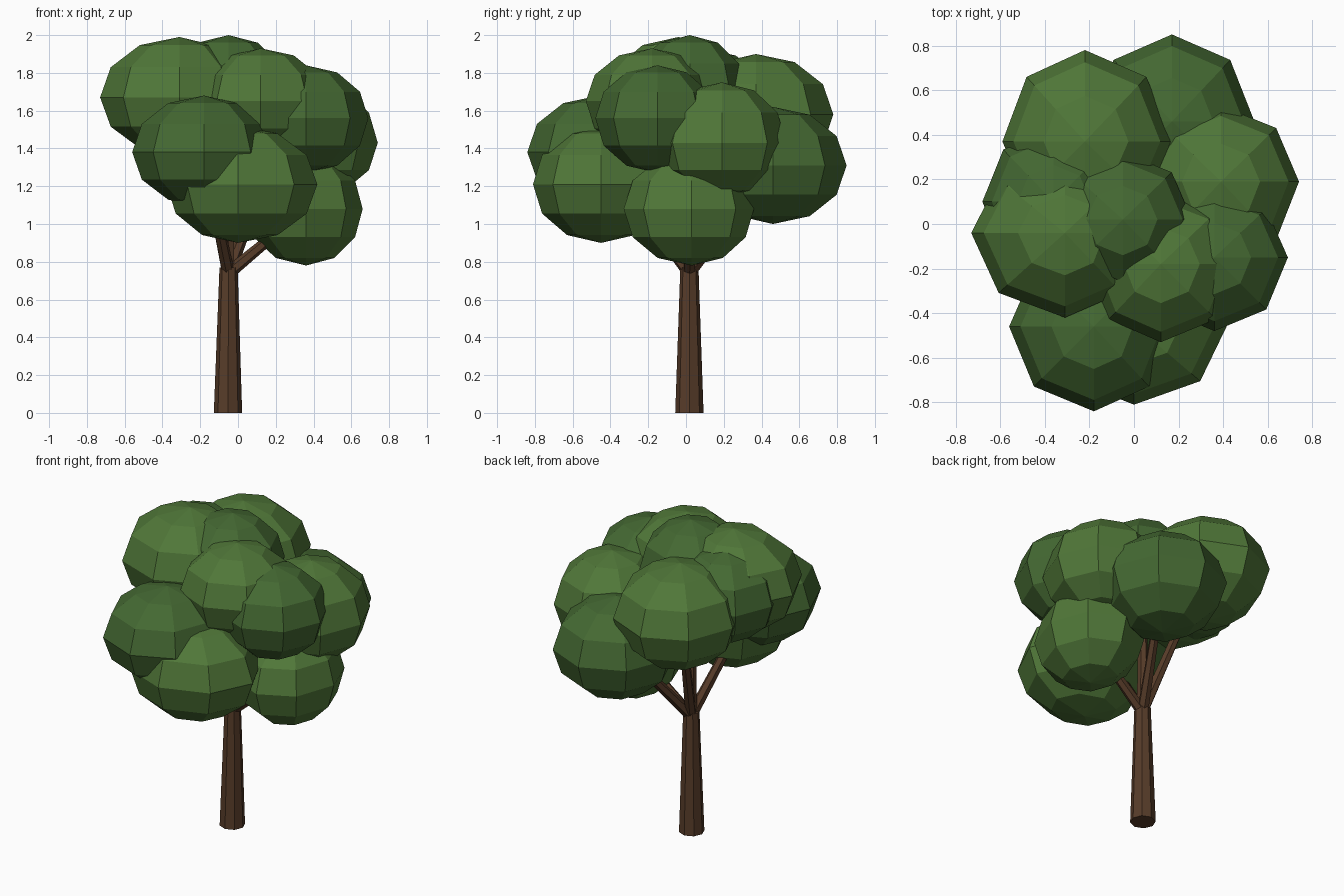
import bpy, bmesh
from mathutils import Vector

if "Cube" in bpy.data.objects:
    bpy.data.objects.remove(bpy.data.objects["Cube"])


def material(name, rgb):
    m = bpy.data.materials.new(name)
    m.diffuse_color = (*rgb, 1)
    m.use_nodes = True
    m.node_tree.nodes["Principled BSDF"].inputs["Base Color"].default_value = m.diffuse_color
    return m


BARK = material("bark", (0.095, 0.045, 0.022))
LEAF = material("leaf", (0.08, 0.185, 0.04))
LEAF_DARK = material("leaf_dark", (0.058, 0.14, 0.032))


def finish(bm, name, mat):
    mesh = bpy.data.meshes.new(name)
    bm.normal_update()
    bm.to_mesh(mesh)
    bm.free()
    mesh.materials.append(mat)
    obj = bpy.data.objects.new(name, mesh)
    bpy.context.collection.objects.link(obj)
    return obj


def limb(name, start, end, r1, r2, sides):
    """Tapered flat-sided cylinder between two points."""
    a, b = Vector(start), Vector(end)
    bm = bmesh.new()
    bmesh.ops.create_cone(bm, cap_ends=True, segments=sides, radius1=r1,
                          radius2=r2, depth=(b - a).length)
    turn = (b - a).to_track_quat('Z', 'Y').to_matrix()
    for v in bm.verts:
        v.co = turn @ v.co + (a + b) / 2
    return finish(bm, name, BARK)


def leaf_clump(name, centre, low, high, mat):
    """Low-poly ball with separate radii on the low and high side of each axis."""
    bm = bmesh.new()
    bmesh.ops.create_uvsphere(bm, u_segments=8, v_segments=6, radius=1)
    for v in bm.verts:
        v.co = Vector([c + k * (h if k > 0 else l)
                       for c, k, l, h in zip(centre, v.co, low, high)])
    return finish(bm, name, mat)


# Trunk
FORK = (-0.05, 0.018, 0.74)
limb("trunk", (-0.053, 0.018, 0), (-0.05, 0.018, 0.77), 0.075, 0.048, 8)

# Leaf clumps: centre, radii towards -x -y -z, radii towards +x +y +z
clumps = {
    "upper_left":  ((-0.31, -0.04, 1.67), (0.42, 0.38, 0.31), (0.36, 0.34, 0.32), LEAF),
    "crown_top":   ((-0.05, 0.02, 1.70), (0.33, 0.32, 0.30), (0.31, 0.30, 0.30), LEAF_DARK),
    "back_left":   ((-0.22, 0.37, 1.58), (0.37, 0.37, 0.32), (0.39, 0.41, 0.32), LEAF),
    "back_right":  ((0.17, 0.46, 1.31), (0.37, 0.36, 0.31), (0.37, 0.39, 0.31), LEAF_DARK),
    "upper_front": ((0.12, -0.18, 1.65), (0.33, 0.35, 0.29), (0.35, 0.33, 0.28), LEAF),
    "right_side":  ((0.39, 0.19, 1.43), (0.35, 0.37, 0.29), (0.35, 0.34, 0.32), LEAF),
    "right_front": ((0.36, -0.15, 1.56), (0.32, 0.33, 0.29), (0.33, 0.31, 0.28), LEAF_DARK),
    "front_left":  ((-0.18, -0.46, 1.38), (0.38, 0.38, 0.29), (0.35, 0.36, 0.30), LEAF_DARK),
    "low_front":   ((0.00, -0.45, 1.21), (0.38, 0.36, 0.31), (0.42, 0.36, 0.31), LEAF),
    "low_right":   ((0.36, 0.03, 1.08), (0.32, 0.36, 0.30), (0.30, 0.33, 0.30), LEAF),
    "left_side":   ((-0.36, 0.10, 1.64), (0.32, 0.33, 0.28), (0.33, 0.33, 0.29), LEAF_DARK),
}
for name, (centre, low, high, mat) in clumps.items():
    leaf_clump("leaves_" + name, centre, low, high, mat)

# Branches from the fork into the clumps
for name in ("low_right", "back_right", "back_left", "front_left", "crown_top"):
    limb("branch_" + name, FORK, clumps[name][0], 0.034, 0.022, 6)
